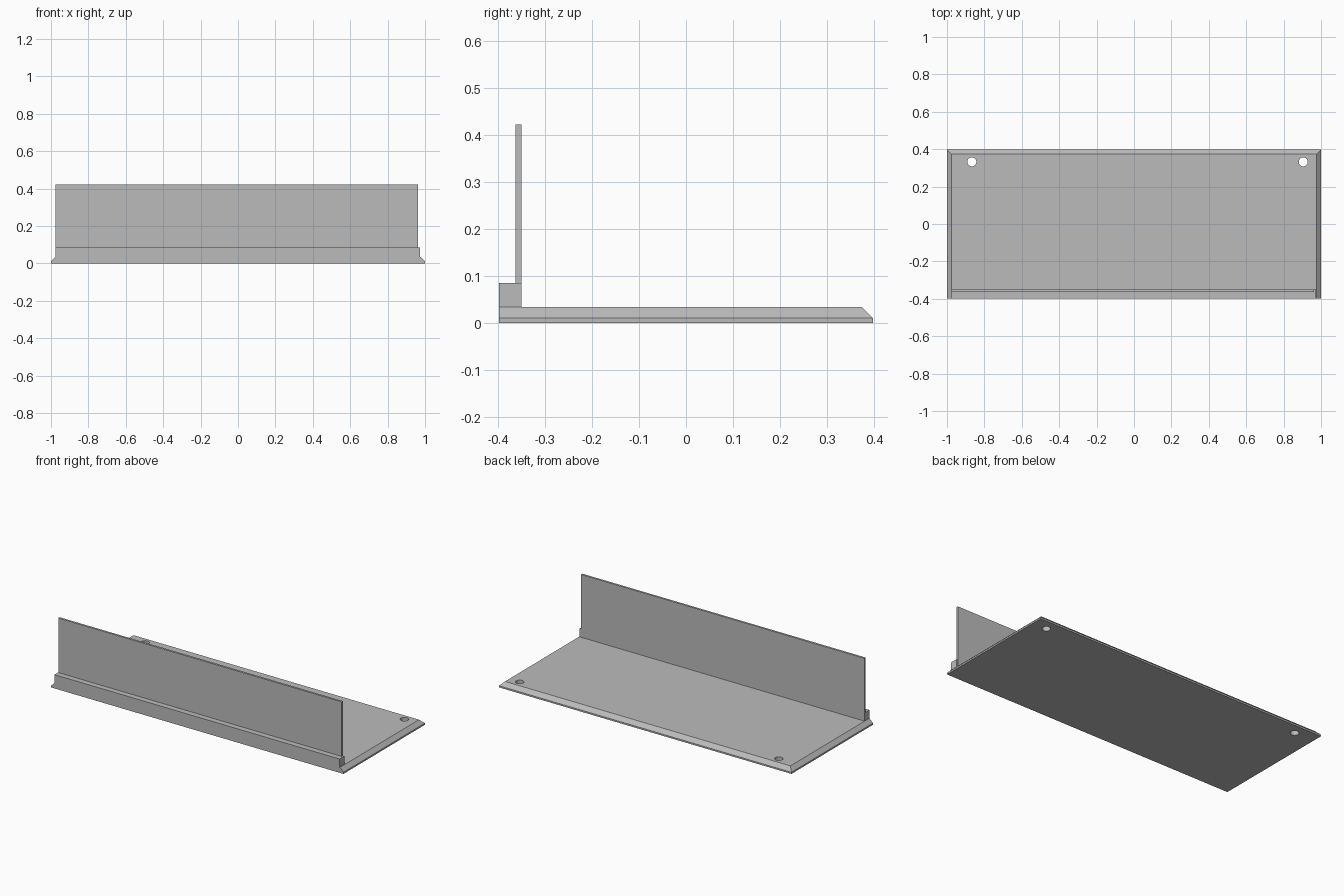
import bpy
import bmesh

cube = bpy.data.objects.get("Cube")
if cube:
    bpy.data.objects.remove(cube, do_unlink=True)

# Single plain grey material
grey = bpy.data.materials.new("plain grey")
grey.use_nodes = True
colour = (0.5, 0.5, 0.5, 1)
grey.diffuse_color = colour
grey.node_tree.nodes["Principled BSDF"].inputs["Base Color"].default_value = colour


def add_object(name, bm):
    bmesh.ops.recalc_face_normals(bm, faces=bm.faces)
    mesh = bpy.data.meshes.new(name)
    bm.to_mesh(mesh)
    bm.free()
    mesh.materials.append(grey)
    obj = bpy.data.objects.new(name, mesh)
    bpy.context.collection.objects.link(obj)
    return obj


def box_mesh(low, high):
    bm = bmesh.new()
    bmesh.ops.create_cube(bm, size=1)
    for v in bm.verts:
        v.co = [a + (c + 0.5) * (b - a) for a, b, c in zip(low, high, v.co)]
    return bm


HALF_Y = 0.398
LIP = 0.01
TOP = 0.034
CHAMFER = 0.024

# Base plate: thin lip, then a slope on both ends and the back, flush at the front
bm = box_mesh((-1, -HALF_Y, 0), (1, HALF_Y, LIP))
top_face = max(bm.faces, key=lambda f: f.calc_center_median().z)
extruded = bmesh.ops.extrude_face_region(bm, geom=[top_face])["geom"]
bmesh.ops.delete(bm, geom=[top_face], context="FACES_ONLY")
for v in [g for g in extruded if isinstance(g, bmesh.types.BMVert)]:
    v.co.z = TOP
    v.co.x += -CHAMFER if v.co.x > 0 else CHAMFER
    if v.co.y > 0:
        v.co.y -= CHAMFER
base = add_object("base_plate", bm)

# Screw holes near the back corners
for x in (-0.867, 0.905):
    bm = bmesh.new()
    bmesh.ops.create_cone(bm, cap_ends=True, segments=32,
                          radius1=0.024, radius2=0.024, depth=0.2)
    bmesh.ops.translate(bm, verts=bm.verts, vec=(x, 0.332, 0))
    cutter = add_object("hole_cutter", bm)
    cutter.hide_render = True
    bpy.context.view_layer.objects.active = base
    mod = base.modifiers.new("hole", "BOOLEAN")
    mod.operation = "DIFFERENCE"
    mod.solver = "EXACT"
    mod.object = cutter
    bpy.ops.object.modifier_apply(modifier=mod.name)
    bpy.data.objects.remove(cutter, do_unlink=True)

# Ledge along the front edge
add_object("front_ledge", box_mesh((-0.976, -HALF_Y, TOP), (0.973, -0.351, 0.085)))

# Upright panel standing at the back of the ledge
add_object("upright_panel", box_mesh((-0.975, -0.363, TOP), (0.963, -0.35, 0.422)))
